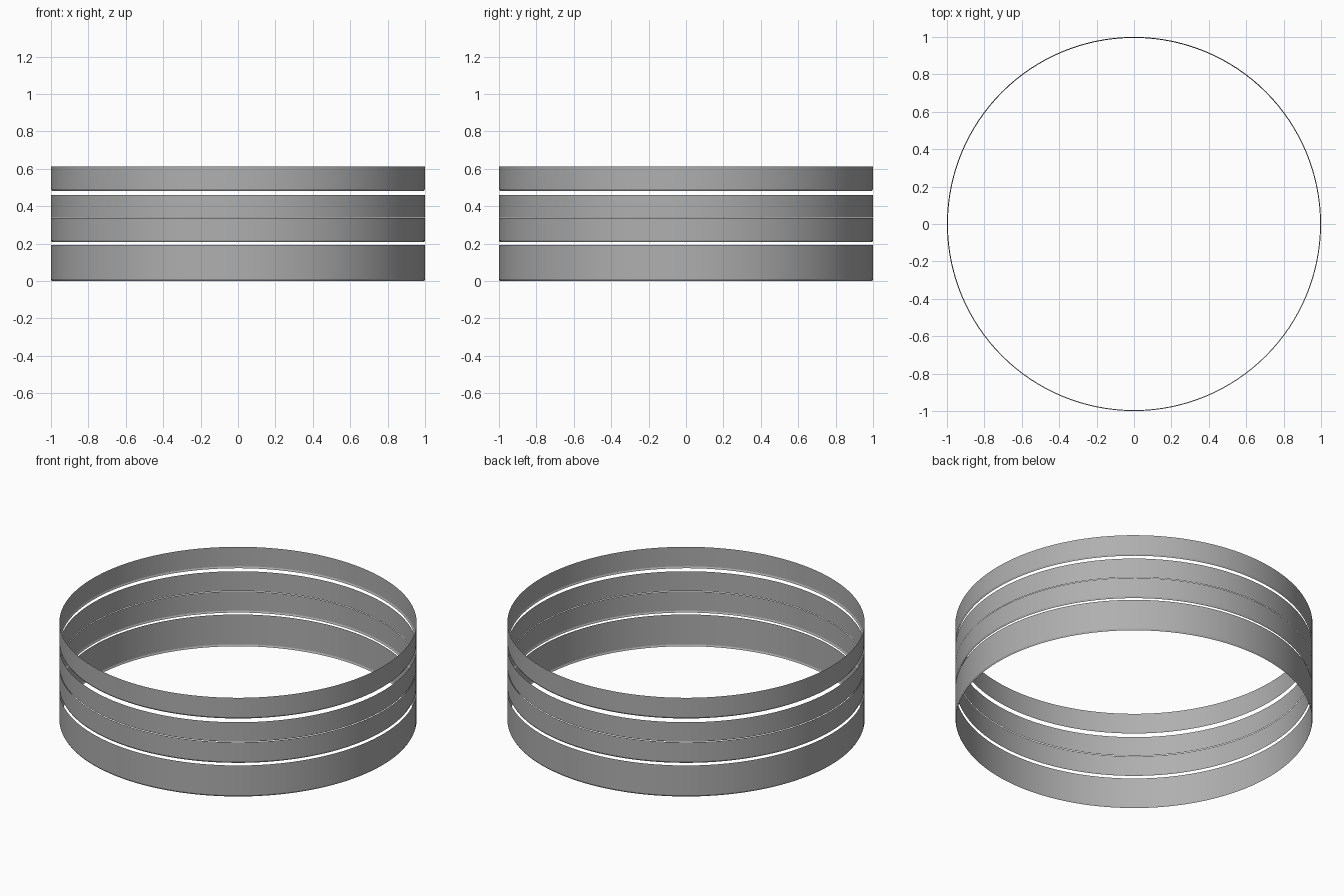
import bpy, bmesh, math

if "Cube" in bpy.data.objects:
    bpy.data.objects.remove(bpy.data.objects["Cube"])

SEGMENTS = 128

grey = bpy.data.materials.new("dark_grey")
grey.diffuse_color = (0.43, 0.43, 0.43, 1.0)
grey.use_nodes = True
grey.node_tree.nodes["Principled BSDF"].inputs["Base Color"].default_value = grey.diffuse_color


def band(name, z_low, z_high, lip=0.01, inset=0.005):
    """Open, paper-thin ring wall with a narrow foot turned slightly inward."""
    profile = [(1 - inset, z_low), (1, z_low + lip), (1, z_high)]
    bm = bmesh.new()
    rings = [[bm.verts.new((r * math.cos(2 * math.pi * i / SEGMENTS),
                            r * math.sin(2 * math.pi * i / SEGMENTS), z))
              for i in range(SEGMENTS)] for r, z in profile]
    for lower, upper in zip(rings, rings[1:]):
        for i in range(SEGMENTS):
            j = (i + 1) % SEGMENTS
            face = bm.faces.new((lower[i], lower[j], upper[j], upper[i]))
            face.smooth = True
    # crease along the foot
    for i in range(SEGMENTS):
        bm.edges.get((rings[1][i], rings[1][(i + 1) % SEGMENTS])).smooth = False
    mesh = bpy.data.meshes.new(name)
    bm.to_mesh(mesh)
    bm.free()
    mesh.materials.append(grey)
    obj = bpy.data.objects.new(name, mesh)
    bpy.context.collection.objects.link(obj)
    return obj


# Four stacked bands separated by narrow gaps
band("bottom_band", 0.0, 0.194)
band("lower_middle_band", 0.208, 0.337)
band("upper_middle_band", 0.34, 0.461, lip=0.003, inset=0.001)
band("top_band", 0.482, 0.612)
